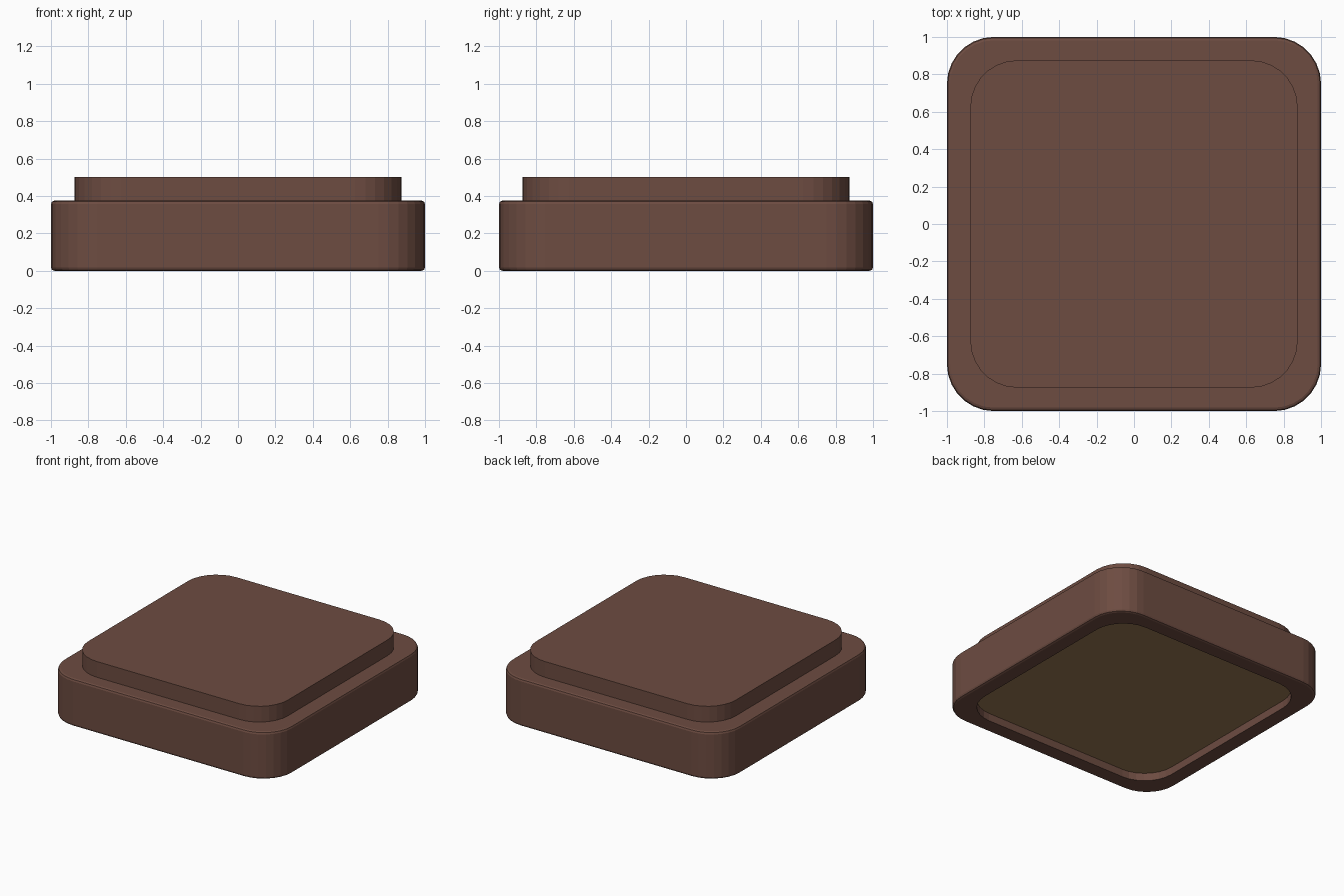
import bpy, bmesh, math

if "Cube" in bpy.data.objects:
    bpy.data.objects.remove(bpy.data.objects["Cube"])

CORNER_STEPS = 7


def rounded_loop(bm, half, radius, z):
    """Ring of vertices around a rounded square."""
    ring = []
    for corner in range(4):
        mid = math.radians(45 + 90 * corner)
        cx = math.copysign(half - radius, math.cos(mid))
        cy = math.copysign(half - radius, math.sin(mid))
        for i in range(CORNER_STEPS + 1):
            a = math.radians(90 * corner + 90 * i / CORNER_STEPS)
            ring.append(bm.verts.new((cx + radius * math.cos(a),
                                      cy + radius * math.sin(a), z)))
    return ring


def loft(name, sections, mat):
    """Closed solid through (half size, corner radius, height) sections."""
    bm = bmesh.new()
    rings = [rounded_loop(bm, *s) for s in sections]
    n = len(rings[0])
    for a, b in zip(rings, rings[1:]):
        for i in range(n):
            j = (i + 1) % n
            bm.faces.new((a[i], a[j], b[j], b[i]))
    bm.faces.new(rings[0][::-1])
    bm.faces.new(rings[-1])
    bmesh.ops.recalc_face_normals(bm, faces=bm.faces)
    mesh = bpy.data.meshes.new(name)
    bm.to_mesh(mesh)
    bm.free()
    obj = bpy.data.objects.new(name, mesh)
    bpy.context.collection.objects.link(obj)
    mesh.materials.append(mat)
    return obj


def material(name, rgb):
    mat = bpy.data.materials.new(name)
    mat.diffuse_color = (*rgb, 1)
    mat.use_nodes = True
    mat.node_tree.nodes["Principled BSDF"].inputs["Base Color"].default_value = mat.diffuse_color
    return mat


brown = material("brown", (0.153, 0.072, 0.053))
cork = material("cork", (0.32, 0.19, 0.085))

H = 0.375   # height of the wide body
B = 0.018   # softened edge
R = 0.25    # corner radius

# Body: recess ceiling, recess wall, bottom rim, softened outer wall, step, raised top
edge = [(B * (1 - math.cos(t)), B * (1 - math.sin(t)))
        for t in (math.pi / 2, math.pi / 4, 0)]
edge = [(B - B * math.sin(t), B - B * math.cos(t)) for t in (0, math.pi / 4, math.pi / 2)]
bottom_edge = [(1 - inset, R - inset, z) for inset, z in edge]
top_edge = [(h, r, H - z) for h, r, z in reversed(bottom_edge)]
body = ([(0.875, R, 0.125), (0.875, R, 0)]
        + bottom_edge + top_edge
        + [(0.875, R, H), (0.875, R, 0.5)])
loft("body", body, brown)

# Cork pad set into the underside recess
loft("underside_pad", [(0.874, R, 0.06), (0.874, R, 0.124)], cork)
